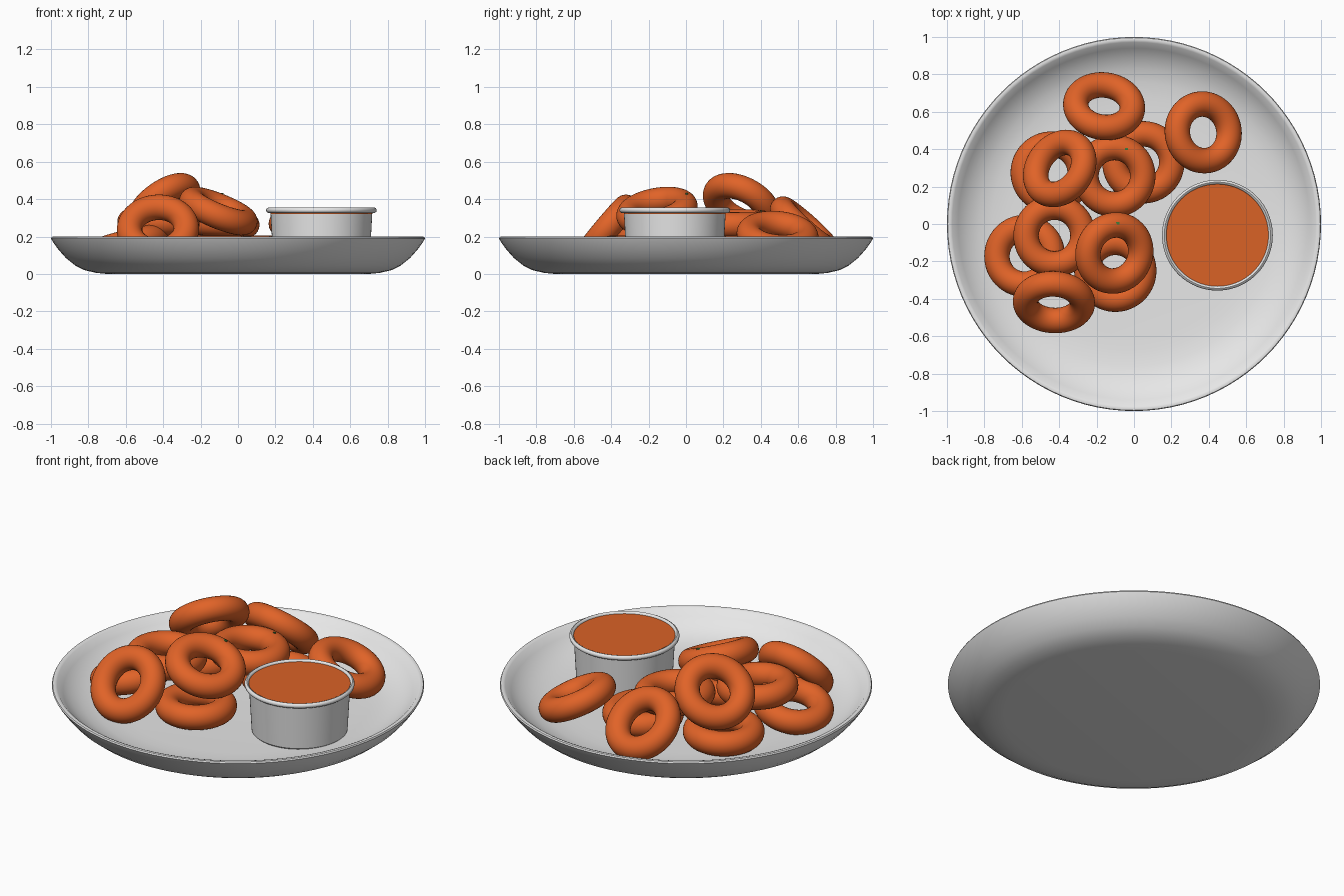
import bpy, bmesh, math
from mathutils import Vector

if "Cube" in bpy.data.objects:
    bpy.data.objects.remove(bpy.data.objects["Cube"])


def material(name, rgb):
    m = bpy.data.materials.new(name)
    m.diffuse_color = (*rgb, 1)
    m.use_nodes = True
    m.node_tree.nodes["Principled BSDF"].inputs["Base Color"].default_value = m.diffuse_color
    return m


WHITE = material("white_ceramic", (0.8, 0.8, 0.8))
FRIED = material("fried_orange", (0.75, 0.125, 0.021))
SAUCE = material("sauce_orange", (0.70, 0.122, 0.019))
GREEN = material("herb_green", (0.05, 0.2, 0.04))


def smooth(obj, angle=40):
    bpy.ops.object.select_all(action='DESELECT')
    obj.select_set(True)
    bpy.context.view_layer.objects.active = obj
    bpy.ops.object.shade_smooth_by_angle(angle=math.radians(angle))


def lathe(name, profile, mat, loc=(0, 0, 0), steps=96):
    """Spin an (r, z) profile round the z axis."""
    bm = bmesh.new()
    verts = [bm.verts.new((r, 0, z)) for r, z in profile]
    edges = [bm.edges.new(p) for p in zip(verts, verts[1:])]
    bmesh.ops.spin(bm, geom=verts + edges, cent=(0, 0, 0), axis=(0, 0, 1),
                   angle=math.tau, steps=steps, use_duplicate=False)
    bmesh.ops.remove_doubles(bm, verts=bm.verts, dist=1e-5)
    bmesh.ops.recalc_face_normals(bm, faces=bm.faces)
    me = bpy.data.meshes.new(name)
    bm.to_mesh(me)
    bm.free()
    obj = bpy.data.objects.new(name, me)
    bpy.context.collection.objects.link(obj)
    obj.location = loc
    me.materials.append(mat)
    smooth(obj)
    return obj


# Shallow plate, outside then inside
lathe("plate", [(0, 0), (0.70, 0), (0.76, 0.006), (0.82, 0.02), (0.87, 0.045),
                (0.92, 0.085), (0.96, 0.13), (0.99, 0.172), (1.0, 0.19),
                (0.996, 0.198), (0.985, 0.2), (0.972, 0.195), (0.94, 0.16),
                (0.89, 0.122), (0.83, 0.094), (0.76, 0.077), (0.68, 0.07),
                (0.6, 0.066), (0, 0.066)], WHITE)

# Dip cup with rolled rim
CUP = (0.446, -0.06, 0)
lathe("dip_cup", [(0, 0.067), (0.25, 0.067), (0.258, 0.075), (0.272, 0.325),
                  (0.285, 0.326), (0.294, 0.333), (0.296, 0.342),
                  (0.292, 0.351), (0.284, 0.355), (0.277, 0.352),
                  (0.273, 0.345), (0.27, 0.30), (0, 0.30)], WHITE, CUP)
lathe("dip_sauce", [(0, 0.343), (0.274, 0.343), (0.27, 0.303), (0, 0.303)],
      SAUCE, CUP)

# Fried rings: x, y, z, tilt, heading of the tilt (degrees)
RINGS = [
    (-0.16, 0.63, 0.245, 42, 82),
    (0.37, 0.49, 0.205, 25, 12),
    (-0.428, -0.418, 0.24, 50, -93),
    (-0.585, -0.17, 0.16, 14, 165),
    (-0.44, 0.275, 0.14, 2, 140),
    (-0.397, 0.297, 0.37, 42, 143),
    (-0.105, 0.257, 0.27, 3, 0),
    (0.05, 0.33, 0.137, 0, 0),
    (-0.105, -0.155, 0.336, 24, -25),
    (-0.425, -0.062, 0.275, 2, 0),
    (-0.1, -0.25, 0.137, 0, 0),
]
for i, (x, y, z, tilt, head) in enumerate(RINGS):
    t, h = math.radians(tilt), math.radians(head)
    n = Vector((math.sin(t) * math.cos(h), math.sin(t) * math.sin(h), math.cos(t)))
    bpy.ops.mesh.primitive_torus_add(major_segments=64, minor_segments=28,
                                     major_radius=0.152, minor_radius=0.068)
    ring = bpy.context.object
    ring.name = f"fried_ring_{i + 1}"
    ring.location = (x, y, z)
    ring.rotation_mode = 'QUATERNION'
    ring.rotation_quaternion = Vector((0, 0, 1)).rotation_difference(n)
    ring.data.materials.append(FRIED)
    smooth(ring, 60)

# Tiny herb flecks on the upper rings
for i, (x, y, z) in enumerate([(-0.092, 0.005, 0.427), (-0.22, 0.17, 0.338),
                               (-0.04, 0.40, 0.335)]):
    bpy.ops.mesh.primitive_cube_add(size=1, location=(x, y, z))
    fleck = bpy.context.object
    fleck.name = f"herb_fleck_{i + 1}"
    fleck.scale = (0.03, 0.014, 0.009) if i == 0 else (0.014, 0.01, 0.009)
    fleck.data.materials.append(GREEN)
